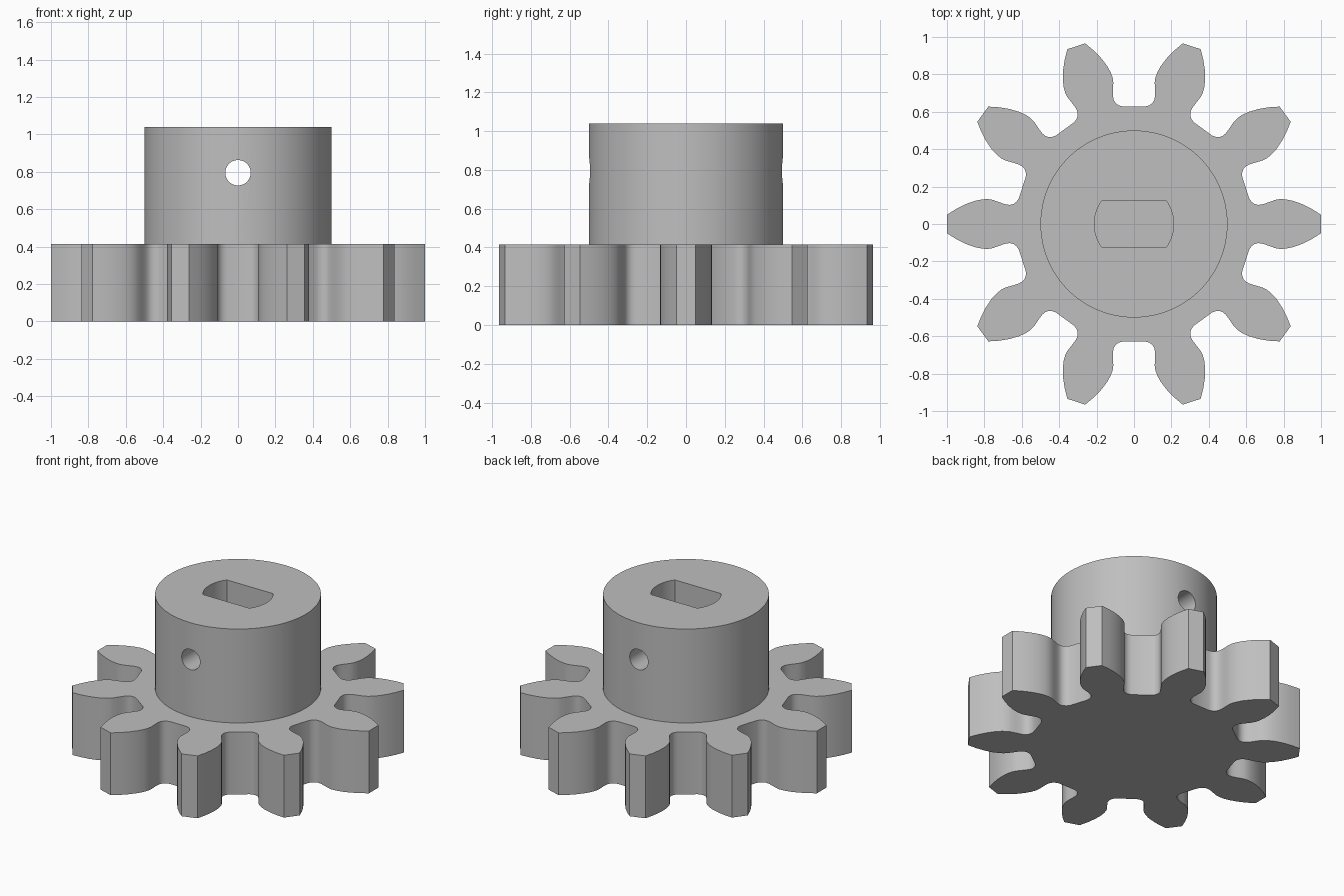
import bpy
import bmesh
from math import cos, sin, pi, radians, asin

TEETH = 10
GEAR_TOP, HUB_TOP, HUB_R = 0.415, 1.04, 0.5
BORE_R, BORE_FLAT = 0.212, 0.126
PIN_R, PIN_Z = 0.068, 0.795

if "Cube" in bpy.data.objects:
    bpy.data.objects.remove(bpy.data.objects["Cube"], do_unlink=True)

grey = bpy.data.materials.new("plain grey")
grey.use_nodes = True
colour = (0.52, 0.52, 0.52, 1)
grey.diffuse_color = colour
grey.node_tree.nodes["Principled BSDF"].inputs["Base Color"].default_value = colour


def prism(name, outline, z0, z1):
    """Extrude a closed outline upward from z0 to z1."""
    bm = bmesh.new()
    face = bm.faces.new([bm.verts.new((x, y, z0)) for x, y in outline])
    top = bmesh.ops.extrude_face_region(bm, geom=[face])["geom"]
    verts = [v for v in top if isinstance(v, bmesh.types.BMVert)]
    bmesh.ops.translate(bm, verts=verts, vec=(0, 0, z1 - z0))
    bmesh.ops.recalc_face_normals(bm, faces=bm.faces)
    mesh = bpy.data.meshes.new(name)
    bm.to_mesh(mesh)
    bm.free()
    mesh.materials.append(grey)
    obj = bpy.data.objects.new(name, mesh)
    bpy.context.collection.objects.link(obj)
    return obj


def arc(radius, start, end, steps):
    return [(radius * cos(start + (end - start) * i / steps),
             radius * sin(start + (end - start) * i / steps)) for i in range(steps + 1)]


def combine(target, other, operation):
    """Apply a boolean and discard the helper."""
    mod = target.modifiers.new("boolean", "BOOLEAN")
    mod.operation, mod.solver, mod.object = operation, "EXACT", other
    bpy.context.view_layer.objects.active = target
    bpy.ops.object.modifier_apply(modifier=mod.name)
    bpy.data.objects.remove(other, do_unlink=True)


# Toothed wheel: one tooth flank, mirrored and repeated around the axis
flank = [(0.616, 0.137), (0.628, 0.119), (0.644, 0.107), (0.663, 0.102),
         (0.683, 0.104), (0.705, 0.111), (0.73, 0.12), (0.755, 0.129),
         (0.78, 0.133), (0.81, 0.132), (0.85, 0.124), (0.9, 0.106),
         (0.95, 0.081), (0.999, 0.05)]
tooth = [(x, -y) for x, y in flank] + flank[::-1]
wheel = []
for i in range(TEETH):
    c, s = cos(2 * pi * i / TEETH), sin(2 * pi * i / TEETH)
    wheel += [(x * c - y * s, x * s + y * c) for x, y in tooth]
pinion = prism("pinion_gear", wheel, 0, GEAR_TOP)

# Round hub fused to the wheel
hub = prism("hub", arc(HUB_R, 0, 2 * pi, 96)[:-1], GEAR_TOP - 0.1, HUB_TOP)
combine(pinion, hub, "UNION")

# Blind shaft bore with two flats
a = asin(BORE_FLAT / BORE_R)
bore = prism("bore_cutter", arc(BORE_R, -a, a, 16) + arc(BORE_R, pi - a, pi + a, 16),
             GEAR_TOP, HUB_TOP + 0.1)
combine(pinion, bore, "DIFFERENCE")

# Cross hole running front to back through the hub
pin = prism("pin_cutter", arc(PIN_R, 0, 2 * pi, 32)[:-1], -0.7, 0.7)
pin.rotation_euler.x = radians(90)
pin.location.z = PIN_Z
bpy.context.view_layer.update()
combine(pinion, pin, "DIFFERENCE")

# Smooth curved walls, crisp rims
bpy.ops.object.select_all(action="DESELECT")
pinion.select_set(True)
bpy.context.view_layer.objects.active = pinion
bpy.ops.object.shade_smooth_by_angle(angle=radians(32))
